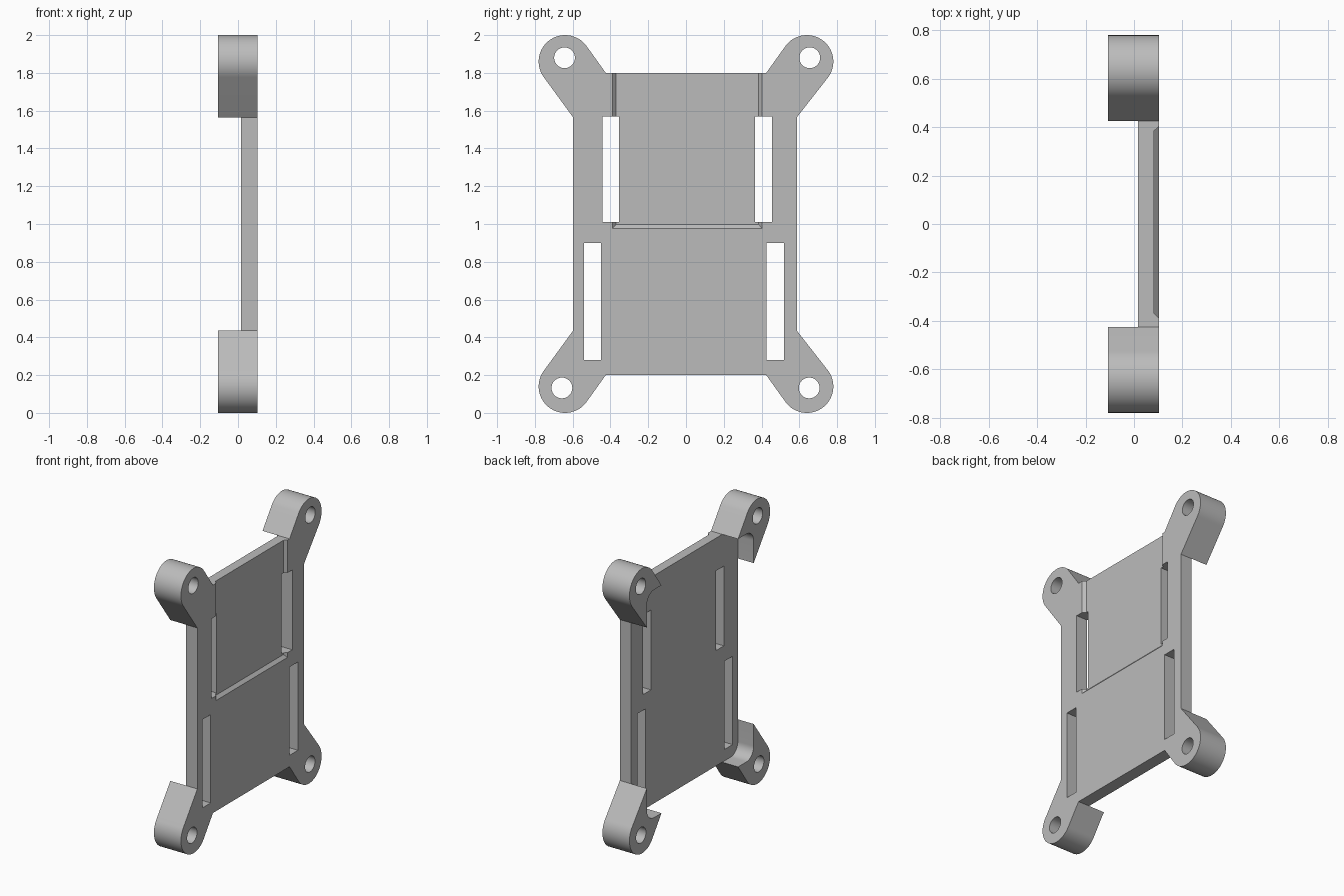
import bpy, bmesh
from math import atan2, acos, hypot, cos, sin, pi, radians

if "Cube" in bpy.data.objects:
    bpy.data.objects.remove(bpy.data.objects["Cube"])

grey = bpy.data.materials.new("plain grey")
grey.use_nodes = True
grey.diffuse_color = (0.5, 0.5, 0.5, 1)
grey.node_tree.nodes["Principled BSDF"].inputs["Base Color"].default_value = (0.5, 0.5, 0.5, 1)

BACK, SEAT, FRONT = -0.107, 0.016, 0.103   # depth levels along x
EDGE = {1: 0.587, -1: 0.598}               # half widths of the plate


def prism(name, outline, x0, x1, end=None):
    """Extrude a (y, z) outline along x; an optional second outline tapers it."""
    bm = bmesh.new()
    a = [bm.verts.new((x0, y, z)) for y, z in outline]
    b = [bm.verts.new((x1, y, z)) for y, z in (end or outline)]
    bm.faces.new(a)
    bm.faces.new(b)
    for i in range(len(a)):
        j = (i + 1) % len(a)
        bm.faces.new((a[i], a[j], b[j], b[i]))
    bmesh.ops.recalc_face_normals(bm, faces=bm.faces)
    mesh = bpy.data.meshes.new(name)
    bm.to_mesh(mesh)
    bm.free()
    mesh.materials.append(grey)
    obj = bpy.data.objects.new(name, mesh)
    bpy.context.collection.objects.link(obj)
    return obj


def arc(cy, cz, r, a0, a1, n):
    return [(cy + r * cos(a0 + (a1 - a0) * i / n), cz + r * sin(a0 + (a1 - a0) * i / n))
            for i in range(n + 1)]


def rect(y0, y1, z0, z1):
    return [(y0, z0), (y1, z0), (y1, z1), (y0, z1)]


def place(points, sy, sz):
    return [(sy * y, 1 + sz * z) for y, z in points]


def ear(sy):
    """Inner top point, tangent round tip, outer side point of one ear."""
    cy, cz, r = 0.64, 0.86, 0.14
    a, b = (0.425, 0.80), (EDGE[sy], 0.565)

    def tangent(p, side):
        dy, dz = p[0] - cy, p[1] - cz
        return atan2(dz, dy) + side * acos(r / hypot(dy, dz))

    start = tangent(a, -1) + 2 * pi
    return [a] + arc(cy, cz, r, start, tangent(b, 1), 40) + [b]


def cut(target, cutters):
    for c in cutters:
        c.hide_render = True
        c.hide_set(True)
        m = target.modifiers.new(c.name, "BOOLEAN")
        m.operation, m.solver, m.object = "DIFFERENCE", "EXACT", c


# Round screw holes, one per ear
hole_at = {(1, 1): (0.655, 1.88), (-1, 1): (-0.643, 1.88),
           (1, -1): (0.652, 0.132), (-1, -1): (-0.657, 0.132)}
holes = {k: prism("hole_cutter", arc(y, z, 0.055, 0, 2 * pi, 40)[:-1], -0.3, 0.3)
         for k, (y, z) in hole_at.items()}

# Flat plate with four ears in its outline
outline = []
for sy, sz in ((1, 1), (1, -1), (-1, -1), (-1, 1)):
    pts = place(ear(sy), sy, sz)
    outline += pts if sy * sz > 0 else pts[::-1]
plate = prism("base_plate", outline, SEAT, FRONT)

# Strap slots and the shallow tapered recess, open at the top
slots = [prism("slot_cutter", rect(*r), -0.3, 0.3) for r in (
    (-0.443, -0.355, 1.01, 1.57), (0.366, 0.455, 1.01, 1.57),
    (-0.54, -0.45, 0.28, 0.90), (0.425, 0.518, 0.28, 0.90))]
recess = prism("recess_cutter", rect(-0.37, 0.385, 0.998, 1.9), 0.083, FRONT + 0.02,
               rect(-0.408, 0.42, 0.955, 1.9))
cut(plate, [recess] + slots + list(holes.values()))

# Thick corner posts behind the plate, hollowed by a rounded seat
parts = [plate]
for (sy, sz), hole in holes.items():
    r = 0.08
    pts = ear(sy) + arc(EDGE[sy] - r, 0.80 - r, r, 0, pi / 2, 12)
    name = ("upper" if sz > 0 else "lower") + ("_rear" if sy > 0 else "_front") + "_post"
    post = prism(name, place(pts, sy, sz), BACK, SEAT)
    cut(post, [hole])
    parts.append(post)

# Smooth the round surfaces, keep edges sharp
for o in parts:
    bpy.ops.object.select_all(action="DESELECT")
    bpy.context.view_layer.objects.active = o
    o.select_set(True)
    for m in list(o.modifiers):
        bpy.ops.object.modifier_apply(modifier=m.name)
    bpy.ops.object.shade_smooth_by_angle(angle=radians(30))

for c in [recess] + slots + list(holes.values()):
    bpy.data.objects.remove(c)
